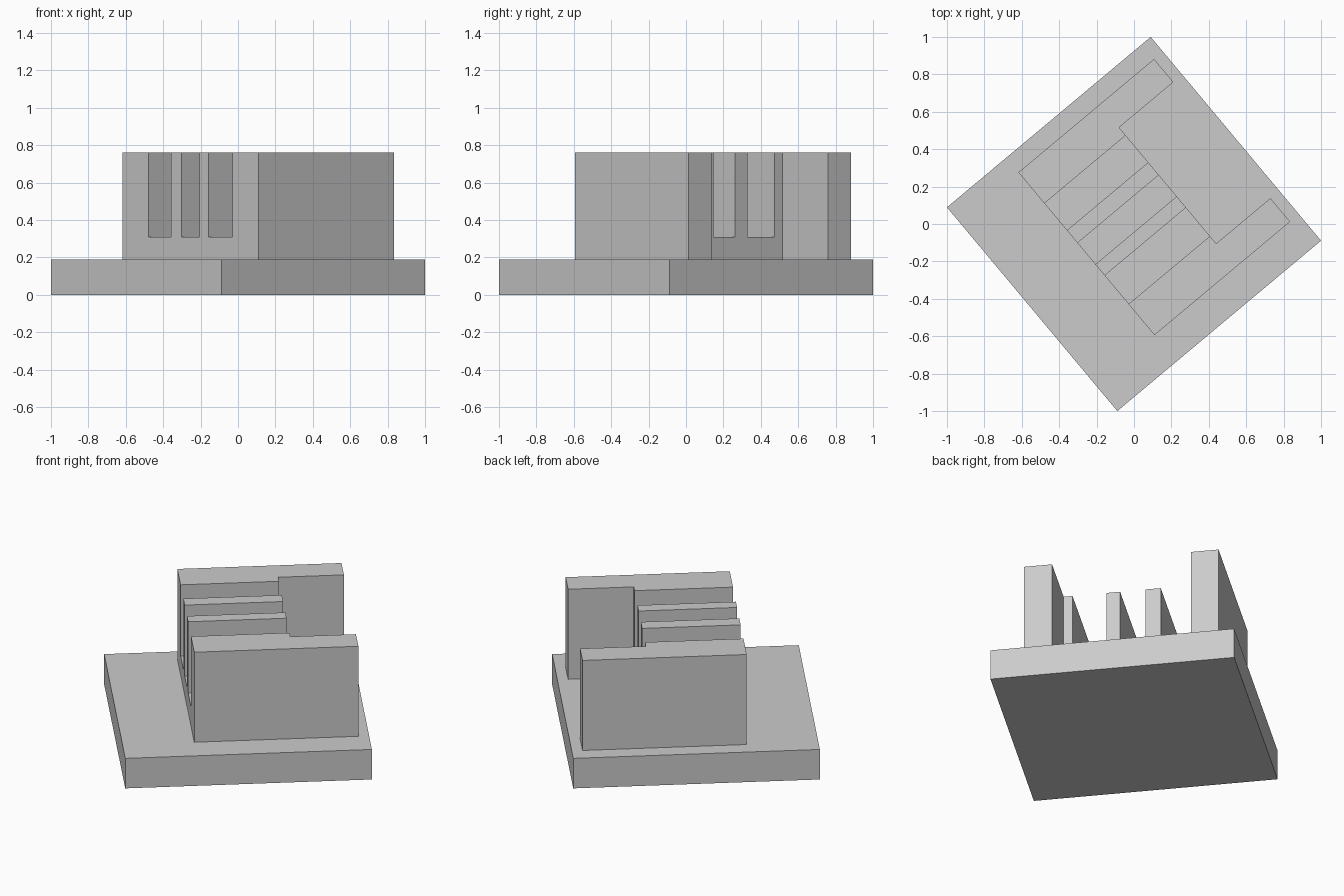
import bpy, bmesh, math
from mathutils import Matrix

if "Cube" in bpy.data.objects:
    bpy.data.objects.remove(bpy.data.objects["Cube"], do_unlink=True)

TURN = Matrix.Rotation(math.radians(39.9), 4, 'Z')
BASE_TOP, SLOT_FLOOR, TOP = 0.19, 0.31, 0.76

grey = bpy.data.materials.new("light_grey")
grey.use_nodes = True
colour = (0.6, 0.6, 0.6, 1)
grey.diffuse_color = colour
grey.node_tree.nodes["Principled BSDF"].inputs["Base Color"].default_value = colour


def prism(name, outline, z0, z1):
    """Extrude a flat outline upward and turn it about z."""
    bm = bmesh.new()
    face = bm.faces.new([bm.verts.new((x, y, z0)) for x, y in outline])
    ext = bmesh.ops.extrude_face_region(bm, geom=[face])
    top = [v for v in ext["geom"] if isinstance(v, bmesh.types.BMVert)]
    bmesh.ops.translate(bm, verts=top, vec=(0, 0, z1 - z0))
    bmesh.ops.recalc_face_normals(bm, faces=bm.faces)
    bm.transform(TURN)
    mesh = bpy.data.meshes.new(name)
    bm.to_mesh(mesh)
    bm.free()
    mesh.materials.append(grey)
    obj = bpy.data.objects.new(name, mesh)
    bpy.context.collection.objects.link(obj)
    return obj


def rect(x0, x1, y0, y1):
    return [(x0, y0), (x1, y0), (x1, y1), (x0, y1)]


# Square base plate
prism("base_plate", rect(-0.71, 0.71, -0.71, 0.71), 0, BASE_TOP)

# Upright C-shaped block with two end walls
block = prism("slotted_block", [
    (-0.297, -0.526), (0.648, -0.526), (0.648, -0.362), (0.27, -0.362),
    (0.27, 0.447), (0.648, 0.447), (0.648, 0.608), (-0.297, 0.608)],
    BASE_TOP, TOP)

# Three open slots that leave thin fins between them
for i, (y0, y1) in enumerate([(-0.31, -0.111), (-0.033, 0.116), (0.204, 0.392)]):
    cutter = prism(f"slot_cutter_{i + 1}", rect(-0.5, 0.5, y0, y1), SLOT_FLOOR, 1)
    cutter.hide_render = True
    cut = block.modifiers.new(f"slot_{i + 1}", 'BOOLEAN')
    cut.operation, cut.solver, cut.object = 'DIFFERENCE', 'EXACT', cutter
    bpy.context.view_layer.objects.active = block
    bpy.ops.object.modifier_apply(modifier=cut.name)
    bpy.data.objects.remove(cutter, do_unlink=True)
